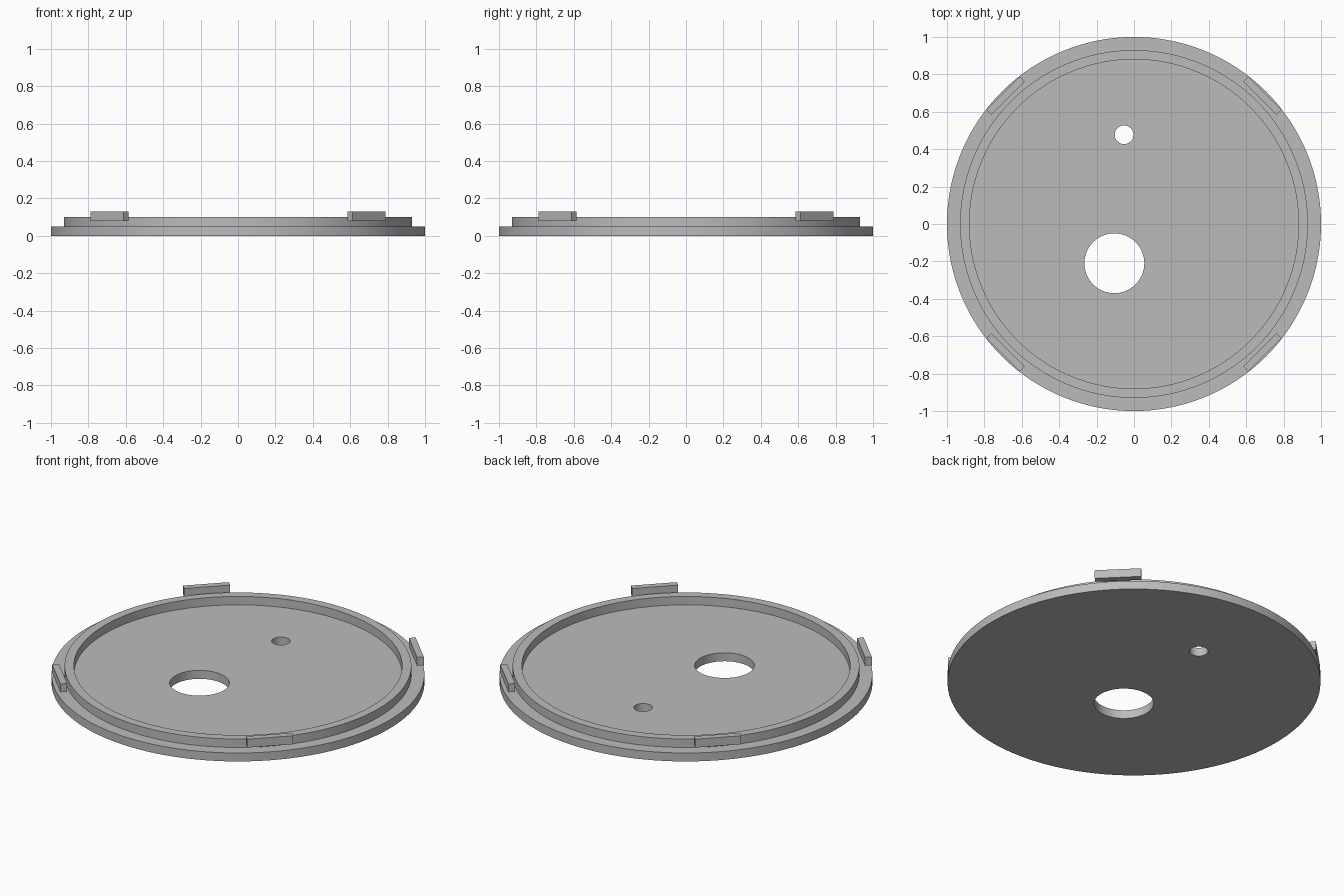
import bpy, bmesh, math
from mathutils import Matrix

if "Cube" in bpy.data.objects:
    bpy.data.objects.remove(bpy.data.objects["Cube"])

grey = bpy.data.materials.new("light grey")
grey.diffuse_color = (0.5, 0.5, 0.5, 1)
grey.use_nodes = True
grey.node_tree.nodes["Principled BSDF"].inputs["Base Color"].default_value = grey.diffuse_color


def finish(bm, name):
    bmesh.ops.recalc_face_normals(bm, faces=bm.faces)
    mesh = bpy.data.meshes.new(name)
    bm.to_mesh(mesh)
    bm.free()
    mesh.materials.append(grey)
    obj = bpy.data.objects.new(name, mesh)
    bpy.context.collection.objects.link(obj)
    return obj


def lathe(name, profile, segments=128):
    """Revolve an (r, z) profile around z, capping it where r is zero."""
    bm = bmesh.new()
    verts = [bm.verts.new((r, 0, z)) for r, z in profile]
    edges = [bm.edges.new(p) for p in zip(verts, verts[1:])]
    bmesh.ops.spin(bm, geom=verts + edges, cent=(0, 0, 0), axis=(0, 0, 1),
                   angle=2 * math.pi, steps=segments)
    bmesh.ops.remove_doubles(bm, verts=bm.verts, dist=1e-5)
    return finish(bm, name)


def smooth(obj):
    bpy.ops.object.select_all(action='DESELECT')
    obj.select_set(True)
    bpy.context.view_layer.objects.active = obj
    bpy.ops.object.shade_smooth_by_angle(angle=math.radians(30))


# Lid: flanged disc with a raised rim around a flat floor
lid = lathe("lid", [(0, 0), (1, 0), (1, 0.05), (0.93, 0.05), (0.93, 0.10),
                    (0.88, 0.10), (0.88, 0.05), (0, 0.05)])

# Two round holes through the floor
for name, x, y, r in (("large_hole_cutter", -0.105, -0.21, 0.16),
                      ("small_hole_cutter", -0.053, 0.477, 0.05)):
    cutter = lathe(name, [(0, -0.1), (r, -0.1), (r, 0.2), (0, 0.2)], 64)
    cutter.location = (x, y, 0)
    cutter.hide_render = True
    cutter.hide_set(True)
    cut = lid.modifiers.new(name, 'BOOLEAN')
    cut.operation = 'DIFFERENCE'
    cut.solver = 'EXACT'
    cut.object = cutter

# Bake the holes so sharp edges are found on the final shape
graph = bpy.context.evaluated_depsgraph_get()
cut_mesh = bpy.data.meshes.new_from_object(lid.evaluated_get(graph))
lid.modifiers.clear()
lid.data = cut_mesh
smooth(lid)

# Four straight clips on the diagonals, just outside the rim
for i in range(4):
    bm = bmesh.new()
    turn = Matrix.Rotation(math.radians(45 + 90 * i), 4, 'Z')
    place = Matrix.Translation((0.971, 0, 0.105))
    size = Matrix.Diagonal((0.037, 0.25, 0.05, 1))
    bmesh.ops.create_cube(bm, size=1, matrix=turn @ place @ size)
    finish(bm, f"clip_{i + 1}")
